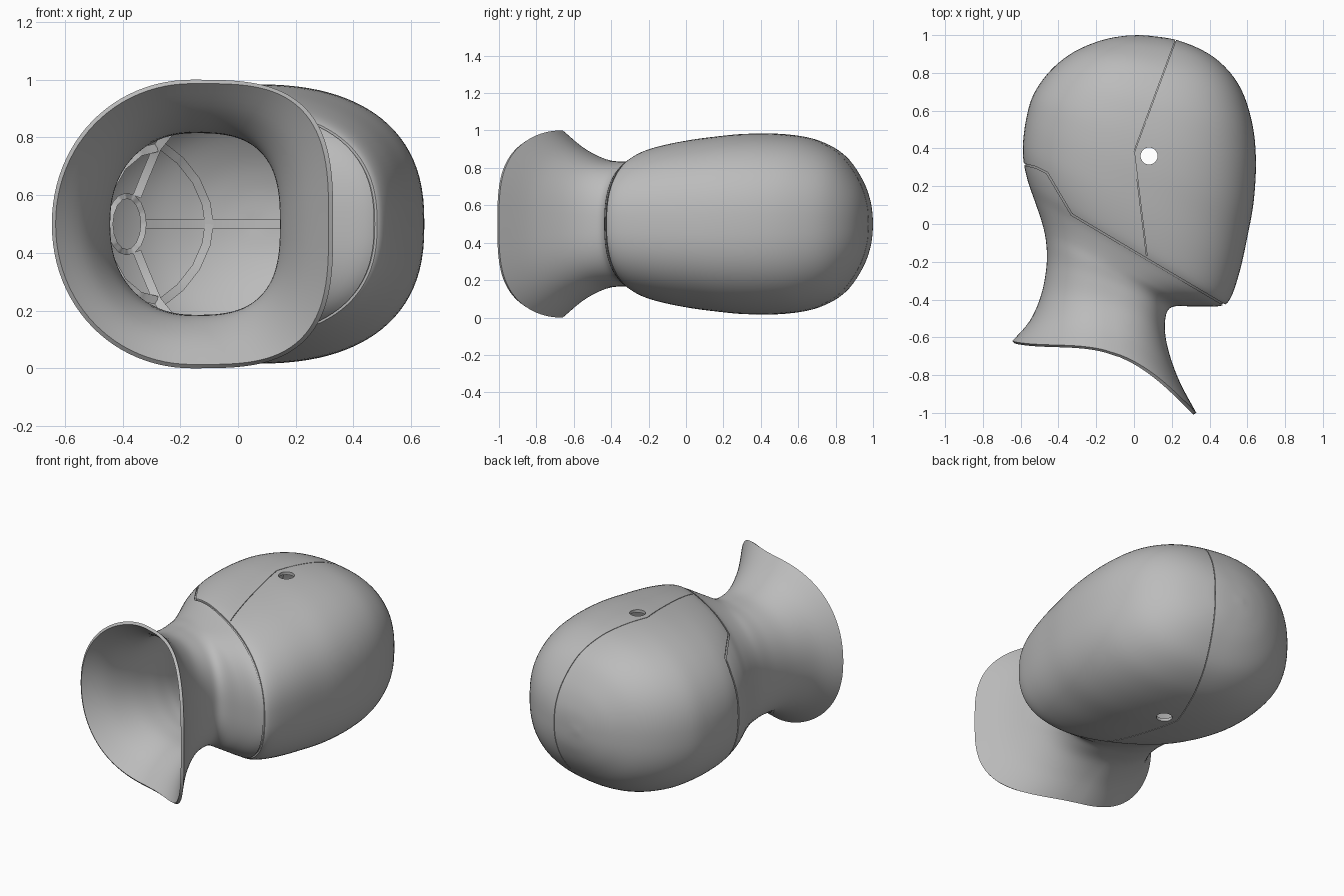
import bpy, bmesh, math
from mathutils import Vector
from mathutils.bvhtree import BVHTree

cube = bpy.data.objects.get("Cube")
if cube:
    bpy.data.objects.remove(cube)

grey = bpy.data.materials.new("plain_grey")
grey.use_nodes = True
grey.diffuse_color = (0.5, 0.5, 0.5, 1)
grey.node_tree.nodes["Principled BSDF"].inputs["Base Color"].default_value = (0.5, 0.5, 0.5, 1)

SEGMENTS, STEPS = 96, 5
# Sections from neck rim to crown: back x, y, front x, y, half width, bow
SECTIONS = [
    (-.645, -.62, .33, -1.0, .50, .15),
    (-.55, -.51, .235, -.82, .405, .12),
    (-.49, -.37, .175, -.64, .345, .08),
    (-.463, -.22, .165, -.51, .333, .05),
    (-.465, -.10, .20, -.44, .338, .02),
    (-.485, .0, .33, -.437, .352, 0),
    (-.525, .12, .46, -.433, .382, 0),
    (-.56, .22, .512, -.39, .415, 0),
    (-.583, .32, .56, -.25, .445, 0),
    (-.588, .42, .60, -.07, .467, 0),
    (-.57, .56, .635, .13, .483, 0),
    (-.53, .69, .645, .36, .48, 0),
    (-.44, .815, .62, .56, .45, 0),
    (-.32, .91, .55, .745, .375, 0),
    (-.18, .97, .42, .885, .25, 0),
    (-.06, .995, .24, .97, .125, 0),
    (.04, 1.0, .07, .998, .012, 0),
]


def blend(a, b, c, d, t):
    """Smooth curve through b and c."""
    return tuple(.5 * (2 * q + (r - p) * t + (2 * p - 5 * q + 4 * r - s) * t * t
                       + (3 * q - p - 3 * r + s) * t ** 3)
                 for p, q, r, s in zip(a, b, c, d))


def power(v, n):
    return math.copysign(abs(v) ** (2 / n), v)


def loft():
    """Head and neck surface, open at the neck rim."""
    rows, last = [], len(SECTIONS) - 1
    for i in range(last):
        pts = [SECTIONS[min(max(i + k, 0), last)] for k in (-1, 0, 1, 2)]
        rows += [blend(*pts, j / STEPS) for j in range(STEPS)]
    rows.append(SECTIONS[-1])
    bm, rings = bmesh.new(), []
    for k, (xb, yb, xf, yf, h, bow) in enumerate(rows):
        flat = max(0, 1 - k / (5 * STEPS))
        ring = []
        for j in range(SEGMENTS):
            a = math.tau * j / SEGMENTS
            c = math.cos(a)
            n = 2.45 + .7 * flat if c > 0 else 2.3 - .25 * flat
            u, w = power(c, n), power(math.sin(a), n)
            s = min(max((1 + u) / 2, 0), 1)
            y = yb + (yf - yb) * s + bow * math.sin(math.pi * s ** 1.3)
            ring.append(bm.verts.new((xb + (xf - xb) * s, y, .5 + h * w)))
        rings.append(ring)
    for lo, hi in zip(rings, rings[1:]):
        for j in range(SEGMENTS):
            k = (j + 1) % SEGMENTS
            bm.faces.new((lo[j], lo[k], hi[k], hi[j]))
    bm.faces.new(rings[-1])
    bmesh.ops.recalc_face_normals(bm, faces=bm.faces)
    bm.normal_update()
    crown = max(bm.faces, key=lambda f: f.calc_center_median().y)
    if crown.normal.y < 0:
        bmesh.ops.reverse_faces(bm, faces=bm.faces)
        bm.normal_update()
    return bm, rings[0]


def shrink(bm, d):
    moves = [(v, v.co - v.normal * d) for v in bm.verts]
    for v, co in moves:
        v.co = co
    bm.normal_update()


def make(name, bm):
    mesh = bpy.data.meshes.new(name)
    bm.to_mesh(mesh)
    bm.free()
    mesh.materials.append(grey)
    ob = bpy.data.objects.new(name, mesh)
    bpy.context.collection.objects.link(ob)
    return ob


def subtract(ob, cutter):
    mod = ob.modifiers.new("cut", 'BOOLEAN')
    mod.operation, mod.solver, mod.object = 'DIFFERENCE', 'EXACT', cutter


def bake(ob):
    dg = bpy.context.evaluated_depsgraph_get()
    mesh = bpy.data.meshes.new_from_object(ob.evaluated_get(dg))
    ob.modifiers.clear()
    ob.data = mesh


def smooth(ob):
    bpy.ops.object.select_all(action='DESELECT')
    ob.select_set(True)
    bpy.context.view_layer.objects.active = ob
    bpy.ops.object.shade_smooth_by_angle(angle=math.radians(35))


# Hollow shell
shell = make("head_shell", loft()[0])
wall = shell.modifiers.new("wall", 'SOLIDIFY')
wall.thickness, wall.offset = .018, -1

# Core that keeps the seam grooves shallow
core_bm, rim = loft()
shrink(core_bm, .008)
core_bm.faces.new(rim)
bmesh.ops.recalc_face_normals(core_bm, faces=core_bm.faces)
core = make("groove_core", core_bm)


def seam_cutter(name, path, width):
    """Upright zigzag wall following a path seen from above."""
    bm, left, right = bmesh.new(), [], []
    pts = [Vector(p) for p in path]
    for i, p in enumerate(pts):
        d = (pts[min(i + 1, len(pts) - 1)] - pts[max(i - 1, 0)]).normalized()
        side = Vector((-d.y, d.x)) * width / 2
        left.append(p + side)
        right.append(p - side)
    f = bm.faces.new([bm.verts.new((p.x, p.y, -.2)) for p in left + right[::-1]])
    out = bmesh.ops.extrude_face_region(bm, geom=[f])
    for v in out["geom"]:
        if isinstance(v, bmesh.types.BMVert):
            v.co.z = 1.2
    bmesh.ops.recalc_face_normals(bm, faces=bm.faces)
    ob = make(name, bm)
    subtract(ob, core)
    return ob


neck_seam = seam_cutter("neck_seam", [(-.7, .345), (-.52, .3), (-.46, .27), (-.33, .05),
                                      (.1, -.205), (.6, -.5)], .009)
face_seam = seam_cutter("face_seam", [(.26, 1.08), (.0, .38), (.068, -.17)], .004)

# Side holes
hole_bm = bmesh.new()
bmesh.ops.create_cone(hole_bm, cap_ends=True, segments=32, radius1=.045, radius2=.045, depth=2)
bmesh.ops.translate(hole_bm, verts=hole_bm.verts, vec=(.08, .36, .5))
hole = make("side_hole", hole_bm)

cutters = [neck_seam, face_seam, hole]
for c in cutters:
    subtract(shell, c)
bake(shell)
for ob in cutters + [core]:
    bpy.data.objects.remove(ob)
smooth(shell)

# Inner wall used for seating the ribs
inner, _ = loft()
shrink(inner, .017)
tree = BVHTree.FromBMesh(inner)
inner.free()


def seat(p):
    hit = tree.ray_cast(Vector((p.x, .1, p.y)), Vector((0, 1, 0)))[0]
    return hit.y if hit else None


def rib(name, path, closed=False, width=.03, height=.05):
    """Raised strip standing on the inner wall along an x, z path."""
    ctrl = [Vector(p) for p in path]
    ends = zip(ctrl, ctrl[1:] + (ctrl[:1] if closed else []))
    pts = [a.lerp(b, t / 6) for a, b in ends for t in range(6)]
    if not closed:
        pts.append(ctrl[-1])
    bm, rows, n = bmesh.new(), [], len(pts)
    for i, p in enumerate(pts):
        nxt = pts[(i + 1) % n] if closed else pts[min(i + 1, n - 1)]
        prv = pts[i - 1] if closed else pts[max(i - 1, 0)]
        d = (nxt - prv).normalized()
        side = Vector((-d.y, d.x)) * width / 2
        a, b = p + side, p - side
        ya, yb = seat(a), seat(b)
        if ya is None or yb is None:
            continue
        top = min(ya, yb) - height
        rows.append([bm.verts.new(c) for c in ((a.x, ya + .004, a.y), (a.x, top, a.y),
                                               (b.x, top, b.y), (b.x, yb + .004, b.y))])
    pairs = list(zip(rows, rows[1:])) + ([(rows[-1], rows[0])] if closed else [])
    for r, s in pairs:
        for k in range(4):
            m = (k + 1) % 4
            bm.faces.new((r[k], r[m], s[m], s[k]))
    if not closed:
        bm.faces.new(rows[0])
        bm.faces.new(rows[-1][::-1])
    bmesh.ops.recalc_face_normals(bm, faces=bm.faces)
    smooth(make(name, bm))


# Inner ribs: ring, centre rib and mirrored arcs
circle = [(-.385 + .058 * math.cos(math.tau * i / 16), .5 + .098 * math.sin(math.tau * i / 16))
          for i in range(16)]
rib("rib_ring", circle, True, width=.02)
rib("centre_rib", [(-.32, .5), (-.1, .5), (.2, .5), (.45, .5)])
for label, sign in (("upper", 1), ("lower", -1)):
    for part, path in (
            ("arc_rib", [(-.1, 0), (-.11, .07), (-.145, .15), (-.2, .22), (-.27, .275)]),
            ("spoke_rib", [(-.35, .095), (-.32, .17), (-.28, .265), (-.22, .34)]),
            ("back_rib", [(-.28, .265), (-.34, .25), (-.4, .2), (-.44, .13)])):
        rib(f"{label}_{part}", [(x, .5 + sign * z) for x, z in path])
